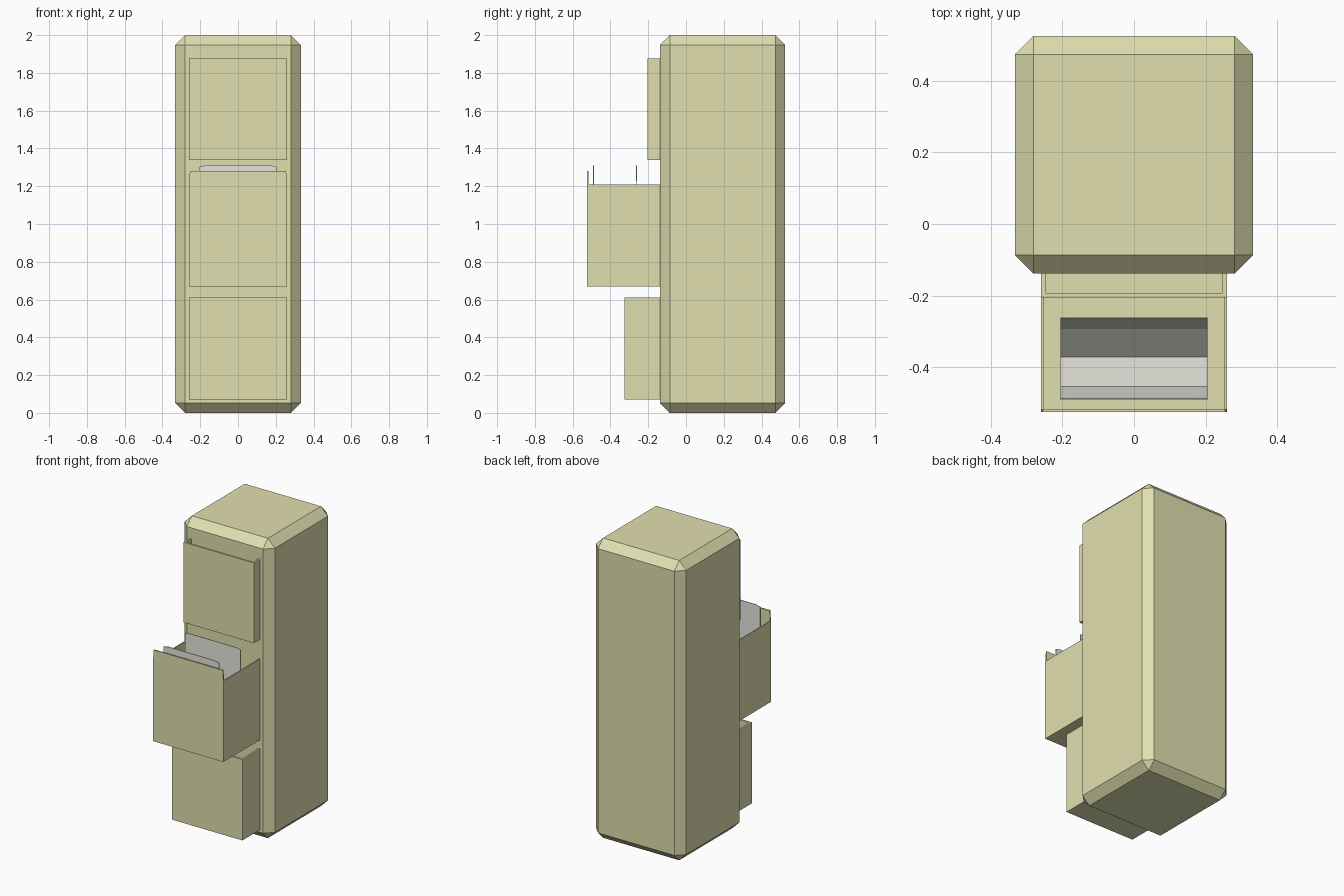
import bpy, bmesh

if "Cube" in bpy.data.objects:
    bpy.data.objects.remove(bpy.data.objects["Cube"])

def material(name, color):
    m = bpy.data.materials.new(name)
    m.diffuse_color = (*color, 1)
    m.use_nodes = True
    m.node_tree.nodes["Principled BSDF"].inputs["Base Color"].default_value = m.diffuse_color
    return m

enamel = material("pale_enamel", (0.75, 0.74, 0.43))
paper = material("paper", (0.8, 0.8, 0.74))

def finish(name, bm, mat):
    bmesh.ops.recalc_face_normals(bm, faces=bm.faces)
    me = bpy.data.meshes.new(name)
    bm.to_mesh(me)
    bm.free()
    me.materials.append(mat)
    ob = bpy.data.objects.new(name, me)
    bpy.context.collection.objects.link(ob)
    return ob

def box(x, y0, y1, z0, z1):
    bm = bmesh.new()
    bmesh.ops.create_cube(bm, size=1)
    for v in bm.verts:
        v.co = (x if v.co.x > 0 else -x,
                y1 if v.co.y > 0 else y0,
                z1 if v.co.z > 0 else z0)
    return bm

# Cabinet body with a single flat chamfer on every edge
BACK, FRONT = 0.525, -0.138
body = finish("cabinet_body", box(0.333, FRONT, BACK, 0, 2), enamel)
bev = body.modifiers.new("chamfer", 'BEVEL')
bev.width = 0.052
bev.segments = 1

# Open-topped drawers, back wall buried in the body
def drawer(name, y0, z0, z1, wall):
    bm = box(0.26, y0, FRONT + wall, z0, z1)
    top = max(bm.faces, key=lambda f: f.calc_center_median().z)
    bmesh.ops.inset_region(bm, faces=[top], thickness=wall)
    well = bmesh.ops.extrude_face_region(bm, geom=[top])
    verts = [v for v in well["geom"] if isinstance(v, bmesh.types.BMVert)]
    bmesh.ops.translate(bm, verts=verts, vec=(0, 0, z0 + 0.02 - z1))
    if top.is_valid:
        bmesh.ops.delete(bm, geom=[top], context='FACES_ONLY')
    return finish(name, bm, enamel)

drawer("upper_drawer", -0.205, 1.34, 1.875, 0.018)
drawer("middle_drawer", -0.525, 0.67, 1.21, 0.01)
drawer("lower_drawer", -0.325, 0.07, 0.61, 0.018)

# Raised front lip of the middle drawer
lip = box(0.26, -0.525, -0.517, 1.20, 1.28)
for v in lip.verts:
    if v.co.z > 1.25:
        v.co.x *= 0.98
finish("middle_drawer_lip", lip, enamel)

# Hanging folder: a U-shaped sheet inside the middle drawer
profile = [(-0.262, 1.31), (-0.266, 0.90), (-0.292, 0.80), (-0.37, 0.72),
           (-0.455, 0.72), (-0.486, 0.84), (-0.490, 1.31)]
bm = bmesh.new()
rows = [[bm.verts.new((x, y, z - (0.008 if z > 1.3 and abs(x) > 0.2 else 0)))
         for x in (-0.205, -0.17, 0.17, 0.205)] for y, z in profile]
for a, b in zip(rows, rows[1:]):
    for i in range(3):
        bm.faces.new((a[i], a[i + 1], b[i + 1], b[i]))
folder = finish("hanging_folder", bm, paper)
sol = folder.modifiers.new("thickness", 'SOLIDIFY')
sol.thickness = 0.004
sol.offset = 0
